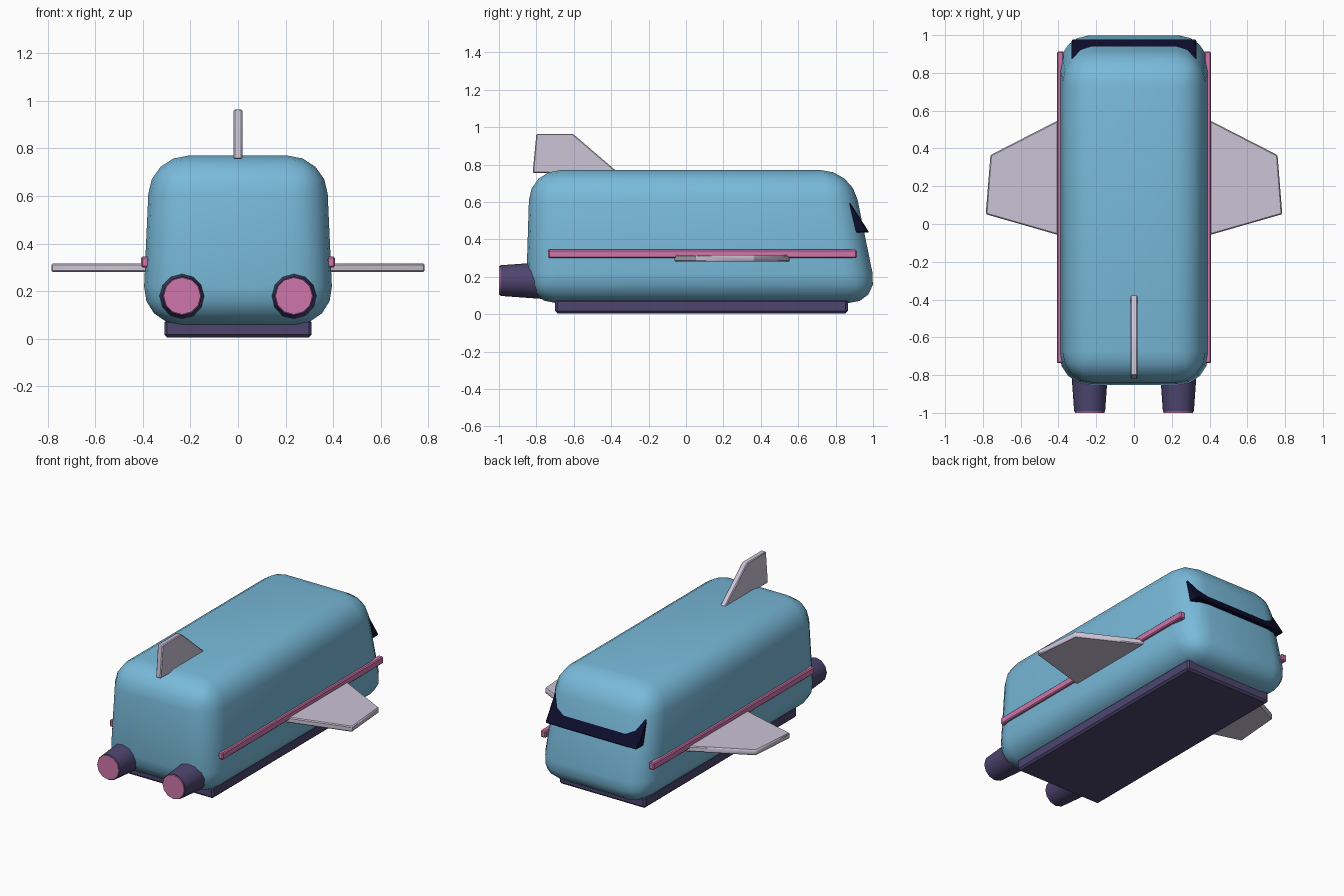
import bpy, bmesh
from math import radians
from mathutils import Matrix, Vector

cube = bpy.data.objects.get("Cube")
if cube:
    bpy.data.objects.remove(cube, do_unlink=True)


def material(name, r, g, b):
    m = bpy.data.materials.new(name)
    m.use_nodes = True
    m.diffuse_color = (r, g, b, 1)
    bsdf = next(n for n in m.node_tree.nodes if n.type == 'BSDF_PRINCIPLED')
    bsdf.inputs["Base Color"].default_value = (r, g, b, 1)
    bsdf.inputs["Roughness"].default_value = 0.6
    return m


BLUE = material("sky blue", 0.19, 0.49, 0.70)
PURPLE = material("dusk purple", 0.075, 0.06, 0.16)
PINK = material("rose pink", 0.62, 0.18, 0.40)
GREY = material("pale lilac grey", 0.60, 0.55, 0.67)
NAVY = material("dark navy", 0.004, 0.004, 0.025)


def finish(name, bm, mat, bevel=0, segments=1, angle=35):
    """Turn a bmesh into a bevelled, shaded object."""
    bmesh.ops.recalc_face_normals(bm, faces=bm.faces)
    if bevel:
        bmesh.ops.bevel(bm, geom=bm.edges[:], offset=bevel, segments=segments,
                        profile=0.5, affect='EDGES', clamp_overlap=True)
    mesh = bpy.data.meshes.new(name)
    bm.to_mesh(mesh)
    bm.free()
    mesh.materials.append(mat)
    obj = bpy.data.objects.new(name, mesh)
    bpy.context.collection.objects.link(obj)
    bpy.ops.object.select_all(action='DESELECT')
    obj.select_set(True)
    bpy.context.view_layer.objects.active = obj
    bpy.ops.object.shade_smooth_by_angle(angle=radians(angle))
    return obj


def box(name, lo, hi, mat, bevel):
    bm = bmesh.new()
    bmesh.ops.create_cube(bm, size=1)
    lo, hi = Vector(lo), Vector(hi)
    for v in bm.verts:
        v.co = (lo + hi) / 2 + v.co * (hi - lo)
    return finish(name, bm, mat, bevel)


def prism(name, points, offset, mat, bevel):
    """Extrude an outline of 3D points along offset."""
    bm = bmesh.new()
    face = bm.faces.new([bm.verts.new(p) for p in points])
    ext = bmesh.ops.extrude_face_region(bm, geom=[face], use_keep_orig=True)
    moved = [g for g in ext["geom"] if isinstance(g, bmesh.types.BMVert)]
    bmesh.ops.translate(bm, verts=moved, vec=offset)
    return finish(name, bm, mat, bevel)


def tube(name, x, z, y_back, y_front, r_back, r_front, mat, bevel=0):
    bm = bmesh.new()
    place = Matrix.Translation((x, (y_back + y_front) / 2, z)) @ Matrix.Rotation(radians(-90), 4, 'X')
    bmesh.ops.create_cone(bm, cap_ends=True, segments=12, radius1=r_back,
                          radius2=r_front, depth=y_front - y_back, matrix=place)
    return finish(name, bm, mat, bevel)


# Rounded hull, tapering upward with a raked nose
bm = bmesh.new()
bmesh.ops.create_cube(bm, size=2)
for v in bm.verts:
    top, nose = v.co.z > 0, v.co.y > 0
    v.co.x *= 0.37 if top else 0.402
    v.co.y = (0.885 if top else 1.03) if nose else (-0.835 if top else -0.857)
    v.co.z = 0.77 if top else 0.06
finish("hull", bm, BLUE, 0.16, 4, 40)

# Belly skid
box("belly_skid", (-0.31, -0.70, 0.005), (0.31, 0.865, 0.08), PURPLE, 0.012)

# Raked windscreen sunk into the nose
windscreen = [(0.98, 0.437), (0.85, 0.64), (0.79, 0.64), (0.82, 0.437)]
prism("windscreen", [(-0.33, y, z) for y, z in windscreen], (0.66, 0, 0), NAVY, 0.006)

# Tail fin
fin = [(-0.82, 0.755), (-0.80, 0.965), (-0.605, 0.965), (-0.36, 0.755)]
prism("tail_fin", [(-0.018, y, z) for y, z in fin], (0.036, 0, 0), GREY, 0.005)

# Paired parts
wing = [(0.36, 0.57), (0.76, 0.365), (0.785, 0.052), (0.36, -0.07)]
for side, s in (("left", 1), ("right", -1)):
    prism(side + "_wing", [(s * x, y, 0.281) for x, y in wing], (0, 0, 0.036), GREY, 0.006)
    box(side + "_side_stripe", (s * 0.39 - 0.018, -0.737, 0.30),
        (s * 0.39 + 0.018, 0.913, 0.345), PINK, 0.006)
    tube(side + "_engine", s * 0.235, 0.18, -0.992, -0.74, 0.082, 0.100, PURPLE)
    tube(side + "_engine_glow", s * 0.235, 0.18, -1.0, -0.96, 0.078, 0.078, PINK)
